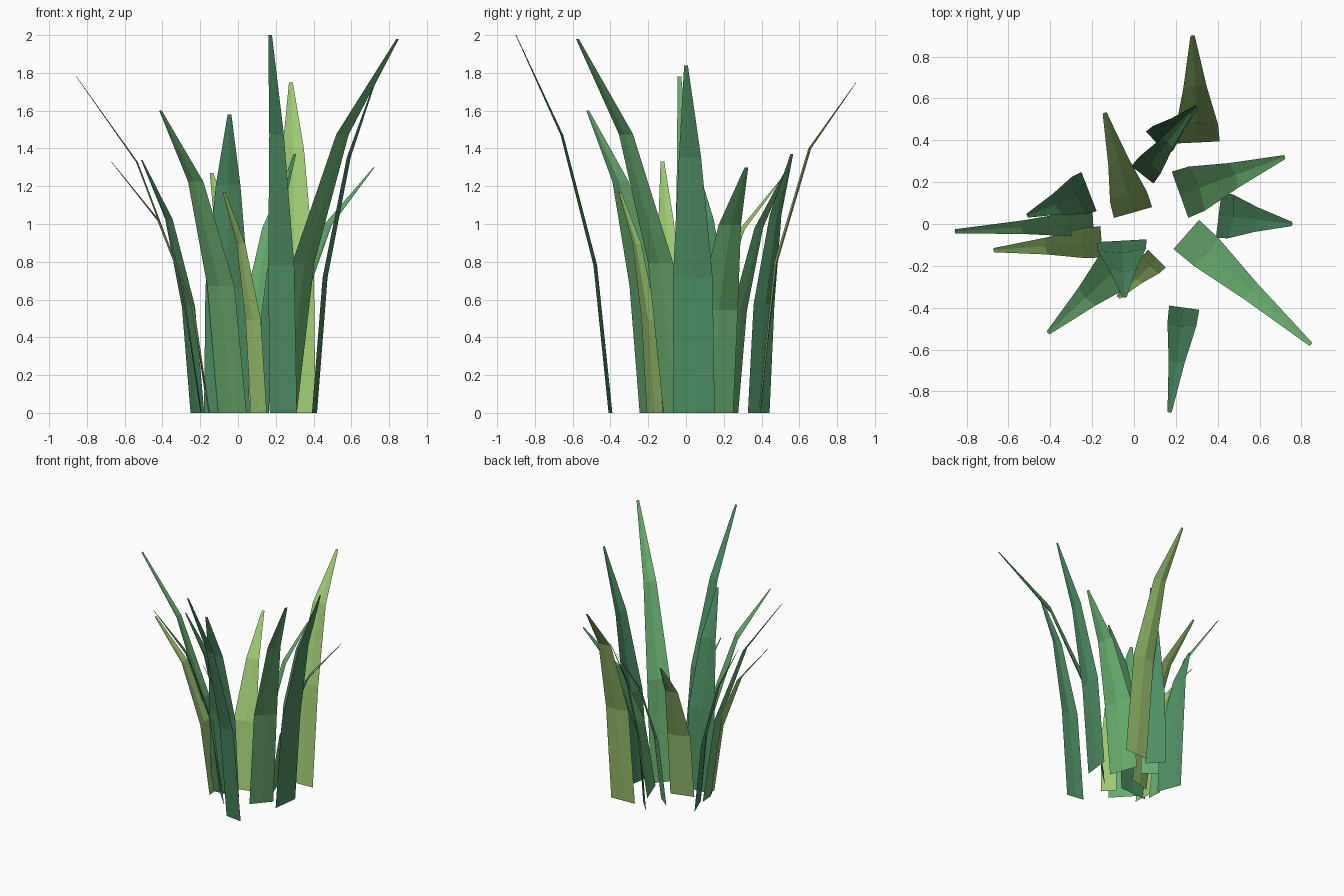
import bpy
import bmesh
from mathutils import Vector

cube = bpy.data.objects.get("Cube")
if cube:
    bpy.data.objects.remove(cube, do_unlink=True)


def make_material(name, rgb):
    mat = bpy.data.materials.new(name)
    mat.use_nodes = True
    color = (*rgb, 1.0)
    mat.diffuse_color = color
    bsdf = next(n for n in mat.node_tree.nodes if n.type == 'BSDF_PRINCIPLED')
    bsdf.inputs["Base Color"].default_value = color
    return mat


lime = make_material("lime green", (.34, .58, .17))
green = make_material("leaf green", (.14, .42, .16))
teal = make_material("deep green", (.075, .27, .125))


def grass_blade(name, base, tip, width, mat, knee=.42):
    """Tapering ribbon, bent at two rings, with a shallow lengthwise crease."""
    foot = Vector((*base, 0))
    lean = Vector(tip) - foot
    height, lean.z = lean.z, 0
    side = Vector((-lean.y, lean.x, 0)).normalized()
    outward = lean.normalized()
    # height fraction, lean fraction, width, crease depth
    rings = [(0, 0, width, 0),
             (knee, .16, width * .96, width * .06),
             (knee + .345, .51, width * .54, width * .06),
             (1, 1, .02, .002)]
    bm = bmesh.new()
    rows = []
    for up, out, wide, crease in rings:
        center = foot + lean * out + Vector((0, 0, height * up))
        points = (center - side * wide / 2,
                  center + outward * crease,
                  center + side * wide / 2)
        rows.append([bm.verts.new(p) for p in points])
    for low, high in zip(rows, rows[1:]):
        for i in range(2):
            bm.faces.new((low[i + 1], low[i], high[i], high[i + 1]))
    mesh = bpy.data.meshes.new(name)
    bm.to_mesh(mesh)
    bm.free()
    mesh.materials.append(mat)
    obj = bpy.data.objects.new(name, mesh)
    bpy.context.collection.objects.link(obj)


# Lime blades
grass_blade("back_tall_blade", (.305, .39), (.28, .90, 1.75), .21, lime, .455)
grass_blade("back_middle_blade", (-.005, .055), (-.14, .53, 1.27), .19, lime)
grass_blade("right_low_blade", (-.155, -.085), (-.67, -.125, 1.33), .15, lime)
grass_blade("front_short_blade", (.11, -.165), (-.075, -.35, 1.17), .12, lime)

# Leaf green blades
grass_blade("front_left_tall_blade", (.25, -.05), (.845, -.575, 1.98), .185, green, .40)
grass_blade("left_low_blade", (.22, .14), (.72, .32, 1.30), .234, green)
grass_blade("back_left_inner_blade", (.04, .235), (.27, .53, 1.28), .135, green)
grass_blade("front_right_blade", (-.03, -.165), (-.41, -.52, 1.60), .22, green)
grass_blade("right_long_blade", (-.195, .005), (-.855, -.035, 1.78), .12, green, .40)

# Deep green blades
grass_blade("front_tall_blade", (.24, -.40), (.17, -.90, 2.0), .145, teal, .39)
grass_blade("left_tall_blade", (.405, .043), (.755, 0, 1.84), .22, teal, .39)
grass_blade("back_left_outer_blade", (.11, .385), (.30, .56, 1.37), .156, teal)
grass_blade("back_right_blade", (-.215, .155), (-.51, .04, 1.34), .20, teal)
grass_blade("front_middle_blade", (-.06, -.08), (-.045, -.35, 1.58), .24, teal)
